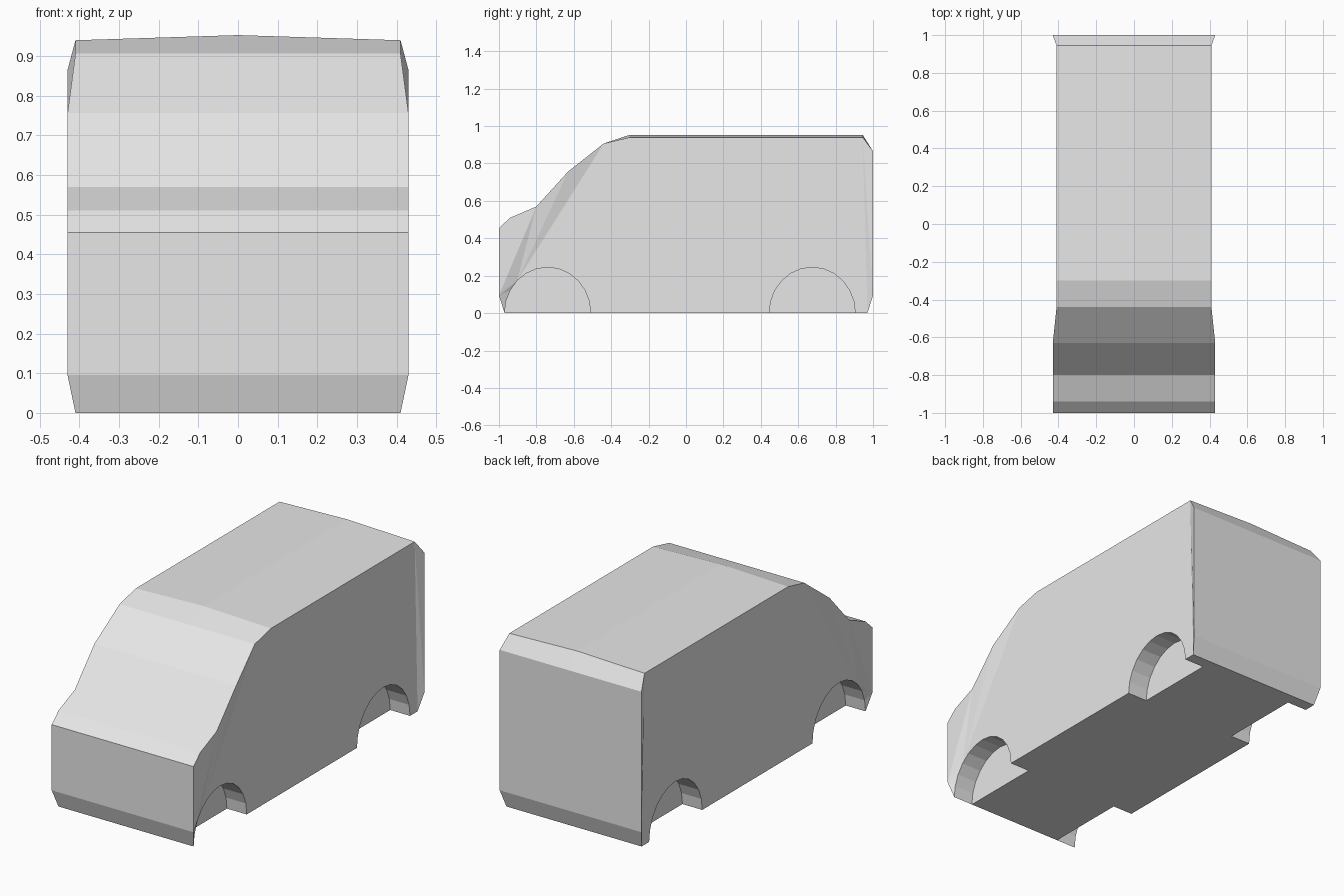
import bpy, bmesh
from math import cos, sin, pi
from mathutils import Vector

cube = bpy.data.objects.get("Cube")
if cube:
    bpy.data.objects.remove(cube, do_unlink=True)

paint = bpy.data.materials.new("light_grey")
paint.use_nodes = True
grey = (0.8, 0.8, 0.8, 1)
paint.diffuse_color = grey
paint.node_tree.nodes["Principled BSDF"].inputs["Base Color"].default_value = grey

WIDE, NARROW = 0.43, 0.41   # half widths at the belt and at the roof and sill
WELL = 0.29                 # half width between the wheel wells
STEPS = 12

bm = bmesh.new()


def face(points):
    bm.faces.new([bm.verts.new(p) for p in points])


def arch(y):
    return [Vector((NARROW, y - 0.23 * cos(pi * i / STEPS), 0.245 * sin(pi * i / STEPS)))
            for i in range(STEPS + 1)]


# Outline of the left side, from the front sill over the roof to the rear sill
nose_low = Vector((WIDE, -1, 0.095))
nose_top = Vector((WIDE, -1, 0.455))
hood_front = Vector((WIDE, -0.94, 0.51))
hood_back = Vector((WIDE, -0.8, 0.57))
screen_mid = Vector((WIDE, -0.63, 0.757))
screen_top = Vector((NARROW, -0.44, 0.907))
roof_front = Vector((NARROW, -0.3, 0.94))
roof_back = Vector((NARROW, 0.945, 0.94))
tail_top = Vector((WIDE, 1, 0.865))
tail_low = Vector((WIDE, 1, 0.095))
sill_front = Vector((NARROW, -0.97, 0))
sill_back = Vector((NARROW, 0.97, 0))
outline = [sill_front, nose_low, nose_top, hood_front, hood_back, screen_mid,
           screen_top, roof_front, roof_back, tail_top, tail_low, sill_back]


# Nose, windscreen, roof and tail strips, with a slightly crowned roof
def centre(p):
    crown = 0.013 if p in (roof_front, roof_back) else 0
    return Vector((0, p.y, p.z + crown))


for p, q in zip(outline, outline[1:]):
    face([centre(p), p, q, centre(q)])

# Side panels, folded around the front wheel arch
front, rear = arch(-0.74), arch(0.675)
face([nose_low, nose_top, hood_front, hood_back])
for i in range(3):
    face([nose_low, front[i], front[i + 1]])
face([nose_low, hood_back, front[3]])
face([hood_back, screen_mid, front[3]])
face([screen_mid, screen_top, front[3]])
for i in range(3, STEPS):
    face([screen_top, front[i], front[i + 1]])
face([front[-1]] + rear + [sill_back, roof_back, roof_front, screen_top])
face([roof_back, tail_top, tail_low])
face([roof_back, tail_low, sill_back])

# Wheel wells
for rim in (front, rear):
    inner = [Vector((WELL, p.y, p.z)) for p in rim]
    for i in range(STEPS):
        face([rim[i], rim[i + 1], inner[i + 1], inner[i]])
    face(inner)

# Floor, notched at the wells
floor = [Vector((0, -0.97, 0))]
for rim in (front, rear):
    a, b = rim[0], rim[-1]
    if rim is rear:
        floor.append(Vector((NARROW, a.y, 0)))
    floor += [Vector((WELL, a.y, 0)), Vector((WELL, b.y, 0)), Vector((NARROW, b.y, 0))]
face(floor + [sill_back, Vector((0, 0.97, 0))])

bmesh.ops.remove_doubles(bm, verts=bm.verts, dist=0.0005)
bmesh.ops.recalc_face_normals(bm, faces=bm.faces)
mesh = bpy.data.meshes.new("van_body")
bm.to_mesh(mesh)
bm.free()
mesh.materials.append(paint)
body = bpy.data.objects.new("van_body", mesh)
bpy.context.collection.objects.link(body)
mirror = body.modifiers.new("mirror", 'MIRROR')
mirror.use_clip = True
